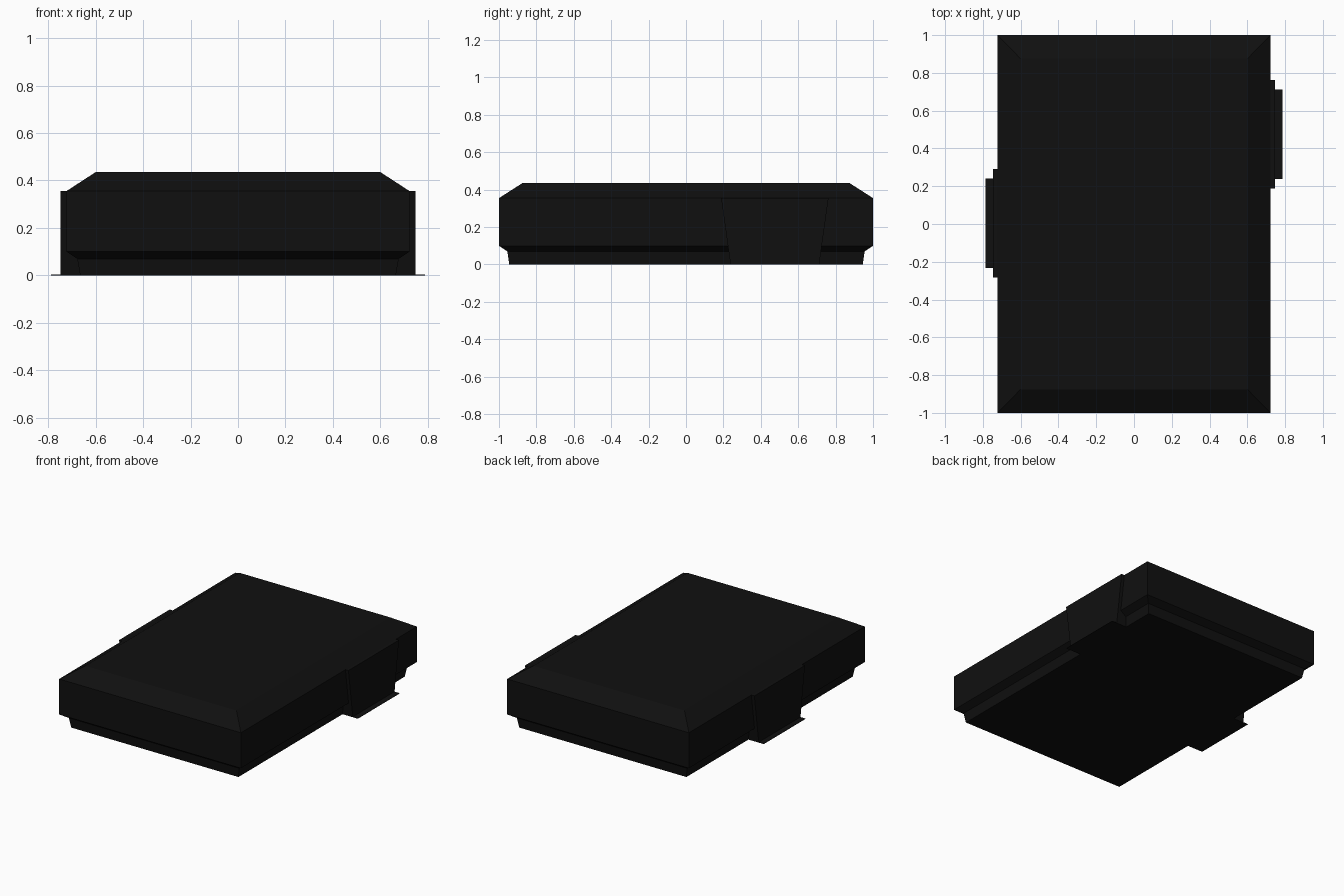
import bpy, bmesh

if "Cube" in bpy.data.objects:
    bpy.data.objects.remove(bpy.data.objects["Cube"])

black = bpy.data.materials.new("black_paint")
black.diffuse_color = (0.005, 0.005, 0.005, 1)
black.use_nodes = True
black.node_tree.nodes["Principled BSDF"].inputs["Base Color"].default_value = black.diffuse_color


def loft(name, rings):
    """Skin a stack of rectangles given as (x0, x1, y0, y1, z), closed at both ends."""
    bm = bmesh.new()
    loops = [[bm.verts.new(p) for p in
              ((x0, y0, z), (x1, y0, z), (x1, y1, z), (x0, y1, z))]
             for x0, x1, y0, y1, z in rings]
    for a, b in zip(loops, loops[1:]):
        for i in range(4):
            j = (i + 1) % 4
            bm.faces.new((a[i], a[j], b[j], b[i]))
    bm.faces.new(loops[0][::-1])
    bm.faces.new(loops[-1])
    bmesh.ops.recalc_face_normals(bm, faces=bm.faces)
    mesh = bpy.data.meshes.new(name)
    bm.to_mesh(mesh)
    bm.free()
    mesh.materials.append(black)
    obj = bpy.data.objects.new(name, mesh)
    bpy.context.collection.objects.link(obj)
    return obj


# Slab: inset plinth, overhanging sides and chamfered top
profile = [(0.665, 0.945, 0), (0.677, 0.955, 0.07), (0.723, 1, 0.10),
           (0.723, 1, 0.355), (0.6, 0.875, 0.435)]
loft("slab_body", [(-x, x, -y, y, z) for x, y, z in profile])

# Side brackets with tapered ends, each with a thin foot plate on the ground
for label, side, yc in (("right", 1, 0.475), ("left", -1, 0.003)):
    def span(inner, outer):
        return sorted((side * inner, side * outer))

    loft(label + "_bracket",
         [(*span(0.66, 0.747), yc - h, yc + h, z)
          for h, z in ((0.237, 0.0), (0.287, 0.355))])
    loft(label + "_foot_plate",
         [(*span(0.66, 0.787), yc - 0.237, yc + 0.237, z) for z in (0.0, 0.003)])
